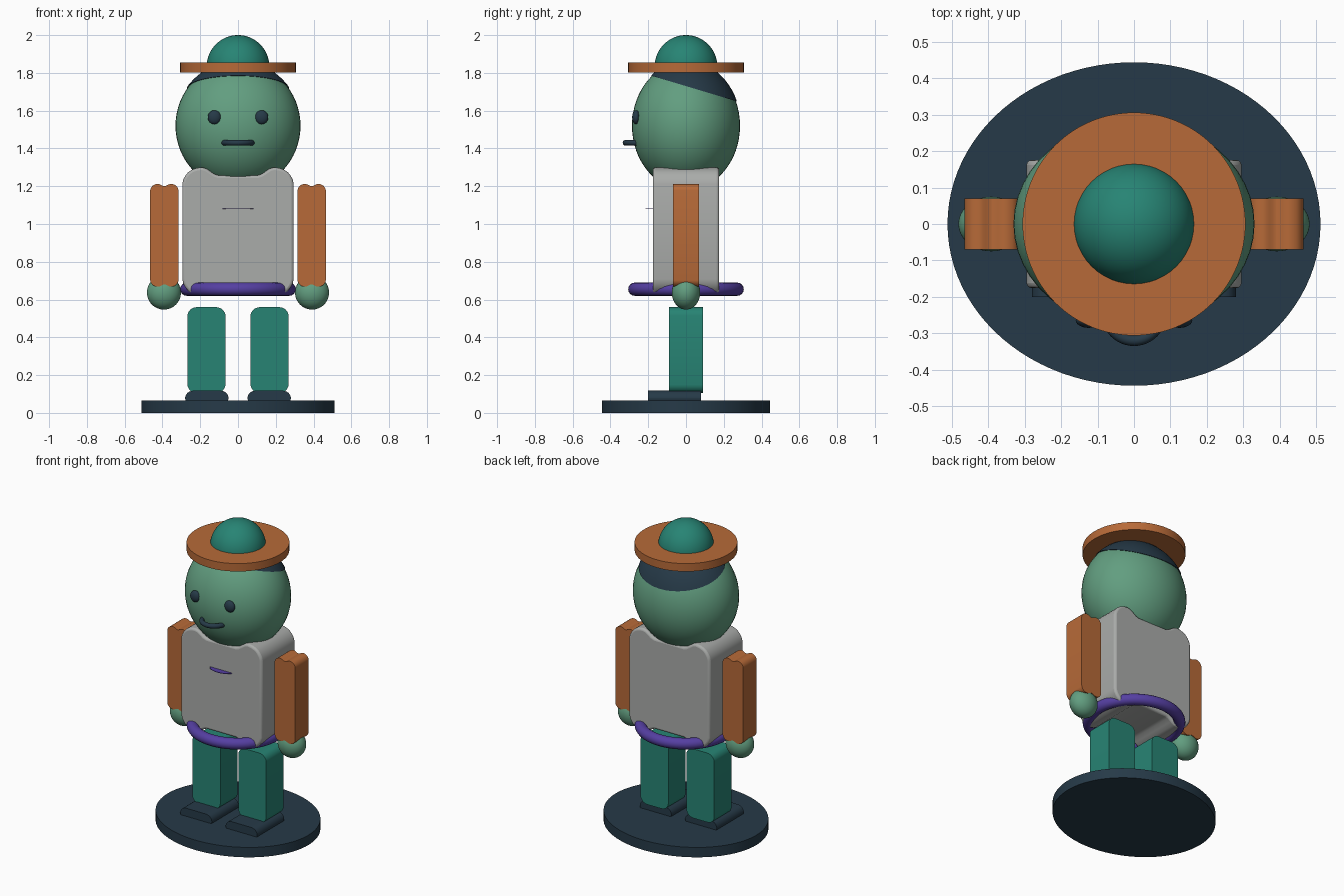
import bpy, bmesh, math
from mathutils import Vector, Matrix

if "Cube" in bpy.data.objects:
    bpy.data.objects.remove(bpy.data.objects["Cube"], do_unlink=True)


def material(name, hex_code):
    def linear(i):
        c = int(hex_code[i:i + 2], 16) / 255
        return c / 12.92 if c < 0.04 else ((c + 0.055) / 1.055) ** 2.4
    rgba = (linear(0), linear(2), linear(4), 1)
    mat = bpy.data.materials.new(name)
    mat.use_nodes = True
    mat.diffuse_color = rgba
    mat.node_tree.nodes["Principled BSDF"].inputs["Base Color"].default_value = rgba
    return mat


green = material("sage_green", "629E80")
teal = material("teal", "278474")
orange = material("burnt_orange", "B76A38")
navy = material("dark_navy", "263A48")
purple = material("violet", "553FA2")
grey = material("light_grey", "AAACAA")


def finish(name, bm, mat, angle=40):
    bmesh.ops.recalc_face_normals(bm, faces=bm.faces)
    mesh = bpy.data.meshes.new(name)
    bm.to_mesh(mesh)
    bm.free()
    mesh.materials.append(mat)
    obj = bpy.data.objects.new(name, mesh)
    bpy.context.collection.objects.link(obj)
    bpy.ops.object.select_all(action='DESELECT')
    obj.select_set(True)
    bpy.context.view_layer.objects.active = obj
    bpy.ops.object.shade_smooth_by_angle(angle=math.radians(angle))
    return obj


def ellipsoid(name, center, radii, mat, cut=None):
    bm = bmesh.new()
    bmesh.ops.create_uvsphere(
        bm, u_segments=48, v_segments=32, radius=1,
        matrix=Matrix.Translation(center) @ Matrix.Diagonal((*radii, 1)))
    if cut:
        # Keep only what lies above the cutting plane
        geom = bm.verts[:] + bm.edges[:] + bm.faces[:]
        bmesh.ops.bisect_plane(bm, geom=geom, plane_co=cut[0],
                               plane_no=cut[1], clear_inner=True)
        rim = [e for e in bm.edges if e.is_boundary]
        bmesh.ops.holes_fill(bm, edges=rim)
    return finish(name, bm, mat)


def disc(name, center, rx, ry, height, mat):
    bm = bmesh.new()
    bmesh.ops.create_cone(
        bm, cap_ends=True, segments=96, radius1=1, radius2=1, depth=1,
        matrix=Matrix.Translation(center) @ Matrix.Diagonal((rx, ry, height, 1)))
    return finish(name, bm, mat)


def slab(name, x, half_width, z0, z1, y0, y1, corner, dip, mat, bevel=0):
    """Soft-cornered profile, optionally dipped mid-edge, extruded along y."""
    mid, half = (z0 + z1) / 2, (z1 - z0) / 2
    shape = [(0, -.8), (.05, -.58), (.15, -.4), (.28, -.24), (.45, -.12),
             (.7, -.03), (.95, 0)]
    quarter = [(half_width - a * corner, half + b * corner) for a, b in shape]
    quarter += [(half_width - a * corner, half - b * dip)
                for a, b in [(1.15, .15), (1.35, .5), (1.55, .85), (1.72, 1)]]
    upper = quarter + [(-a, b) for a, b in reversed(quarter)]
    outline = upper + [(-a, -b) for a, b in upper]
    bm = bmesh.new()
    face = bm.faces.new([bm.verts.new((x + a, y0, mid + b)) for a, b in outline])
    new = bmesh.ops.extrude_face_region(bm, geom=[face])["geom"]
    bmesh.ops.translate(bm, vec=(0, y1 - y0, 0),
                        verts=[v for v in new if isinstance(v, bmesh.types.BMVert)])
    obj = finish(name, bm, mat)
    if bevel:
        mod = obj.modifiers.new("soft_edges", 'BEVEL')
        mod.width = bevel
        mod.segments = 3
        mod.limit_method = 'ANGLE'
        mod.angle_limit = math.radians(60)
    return obj


def tube_arc(name, center, major, minor, start, sweep, mat, steps=64, sides=16):
    """Round tube following a horizontal arc; closed when it sweeps a full turn."""
    bm = bmesh.new()
    closed = sweep >= 2 * math.pi
    rings = []
    for i in range(steps if closed else steps + 1):
        t = start + sweep * i / steps
        ring = []
        for j in range(sides):
            p = 2 * math.pi * j / sides
            r = major + minor * math.cos(p)
            ring.append(bm.verts.new(Vector(center) + Vector(
                (r * math.cos(t), r * math.sin(t), minor * math.sin(p)))))
        rings.append(ring)
    pairs = list(zip(rings, rings[1:]))
    if closed:
        pairs.append((rings[-1], rings[0]))
    else:
        bm.faces.new(rings[0])
        bm.faces.new(rings[-1])
    for a, b in pairs:
        for j in range(sides):
            k = (j + 1) % sides
            bm.faces.new((a[j], a[k], b[k], b[j]))
    return finish(name, bm, mat)


# Stand
disc("base", (0, 0, .0325), .512, .444, .065, navy)

# Paired limbs and eyes
for side, s in (("left", 1), ("right", -1)):
    slab(side + "_foot", s * .165, .115, .04, .118, -.2, .08, .047, 0, navy)
    slab(side + "_leg", s * .167, .101, .105, .56, -.09, .09, .055, 0, teal)
    slab(side + "_arm", s * .39, .075, .668, 1.212, -.07, .07, .043, .012, orange)
    ellipsoid(side + "_hand", (s * .392, 0, .637), (.09, .075, .09), green)
    ellipsoid(side + "_eye", (s * .125, -.264, 1.565), (.035, .021, .037), navy)

# Body with belt and chest trim
slab("torso", 0, .295, .62, 1.3, -.176, .176, .11, .042, grey, .014)
tube_arc("belt", (0, 0, .655), .271, .035, 0, 2 * math.pi, purple)
disc("chest_trim", (0, -.16, 1.08), .085, .055, .003, purple)

# Head, hair and mouth
ellipsoid("head", (0, 0, 1.52), (.331, .286, .34), green)
ellipsoid("hair", (0, 0, 1.52), (.336, .291, .345), navy,
          cut=((0, 0, 1.73), (0, .3, 1)))
tube_arc("mouth", (0, -.245, 1.43), .075, .015, math.pi, math.pi, navy, 24, 12)

# Hat
disc("hat_brim", (0, 0, 1.829), .306, .306, .052, orange)
ellipsoid("hat_crown", (0, 0, 1.834), (.166, .166, .166), teal)
